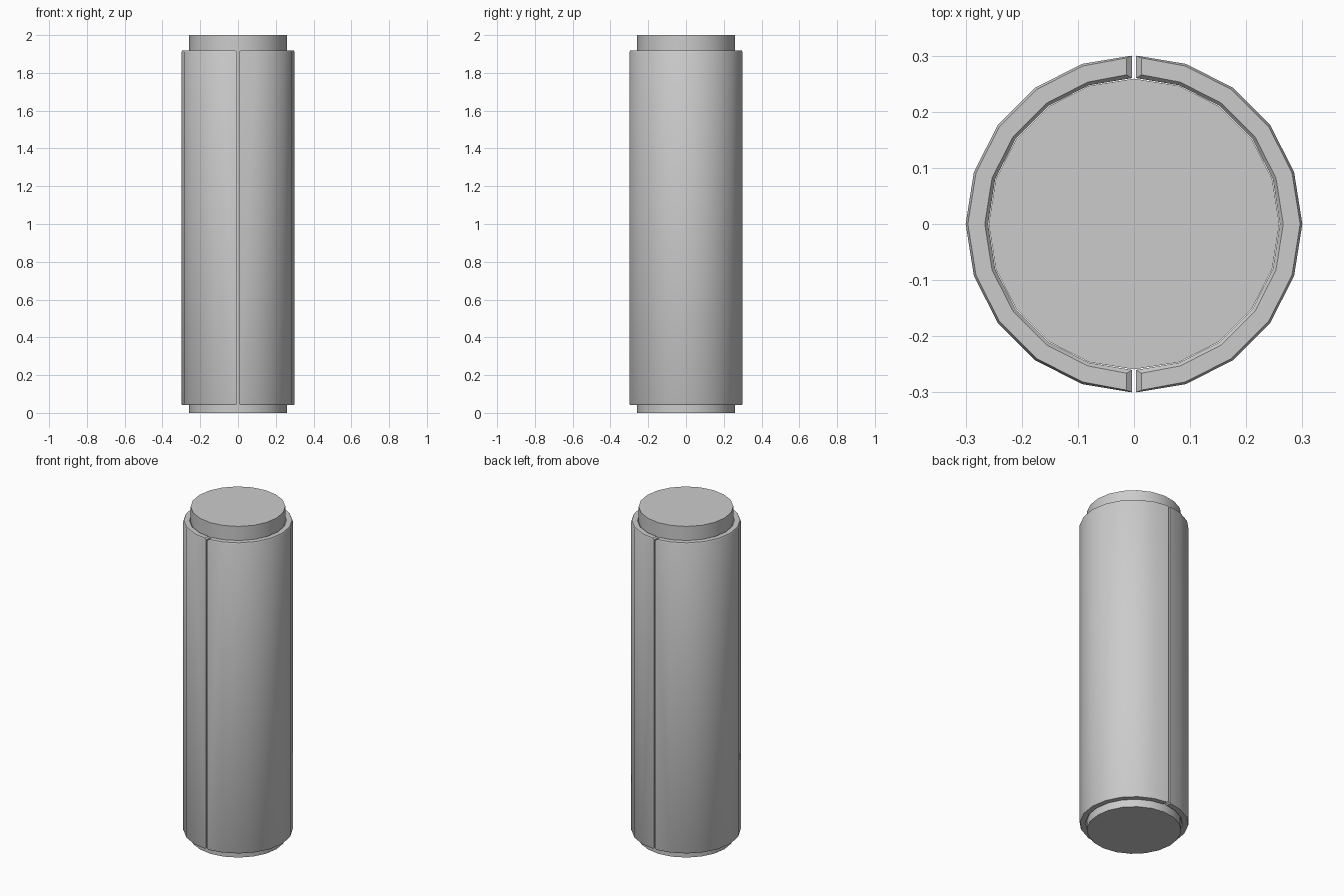
import bpy, bmesh
from math import sin, cos, radians

if "Cube" in bpy.data.objects:
    bpy.data.objects.remove(bpy.data.objects["Cube"])

SIDES = 20
STEP = 360 / SIDES
R_IN, R_OUT = 0.26, 0.30
Z0, Z1 = 0.042, 1.918
GAP, END_INSET, CHAMFER = 0.004, 0.013, 0.008


def finish(obj):
    bpy.ops.object.select_all(action='DESELECT')
    obj.select_set(True)
    bpy.context.view_layer.objects.active = obj
    bpy.ops.object.shade_smooth_by_angle(angle=radians(30))


def half_sleeve(name, side):
    # chamfered wall section swept around half a turn
    a, b = R_IN + 0.006, R_OUT - 0.004
    lo, hi = Z0 + CHAMFER, Z1 - CHAMFER
    profile = [(R_IN, lo), (a, Z0), (b, Z0), (R_OUT, lo),
               (R_OUT, hi), (b, Z1), (a, Z1), (R_IN, hi)]
    bm = bmesh.new()
    rings = []
    count = SIDES // 2
    for i in range(count + 1):
        ang = radians(-90 + i * STEP)
        ring = []
        for r, z in profile:
            x = r * cos(ang)
            if i in (0, count):
                x = END_INSET if z in (Z0, Z1) else GAP
            ring.append(bm.verts.new((side * x, r * sin(ang), z)))
        rings.append(ring)
    n = len(profile)
    for p, q in zip(rings, rings[1:]):
        for j in range(n):
            k = (j + 1) % n
            bm.faces.new((p[j], p[k], q[k], q[j]))
    # seam faces with sloped ends
    for r in (rings[0], rings[-1]):
        for ids in ((0, 1, 2, 3), (0, 3, 4, 7), (4, 5, 6, 7)):
            bm.faces.new([r[i] for i in ids])
    bmesh.ops.recalc_face_normals(bm, faces=bm.faces)
    mesh = bpy.data.meshes.new(name)
    bm.to_mesh(mesh)
    bm.free()
    obj = bpy.data.objects.new(name, mesh)
    bpy.context.collection.objects.link(obj)
    finish(obj)


# solid inner core
bpy.ops.mesh.primitive_cylinder_add(vertices=SIDES, radius=0.259, depth=2,
                                    location=(0, 0, 1), rotation=(0, 0, radians(90)))
core = bpy.context.object
core.name = "inner_core"
finish(core)

# two half sleeves split by a narrow seam
half_sleeve("right_sleeve_half", 1)
half_sleeve("left_sleeve_half", -1)
